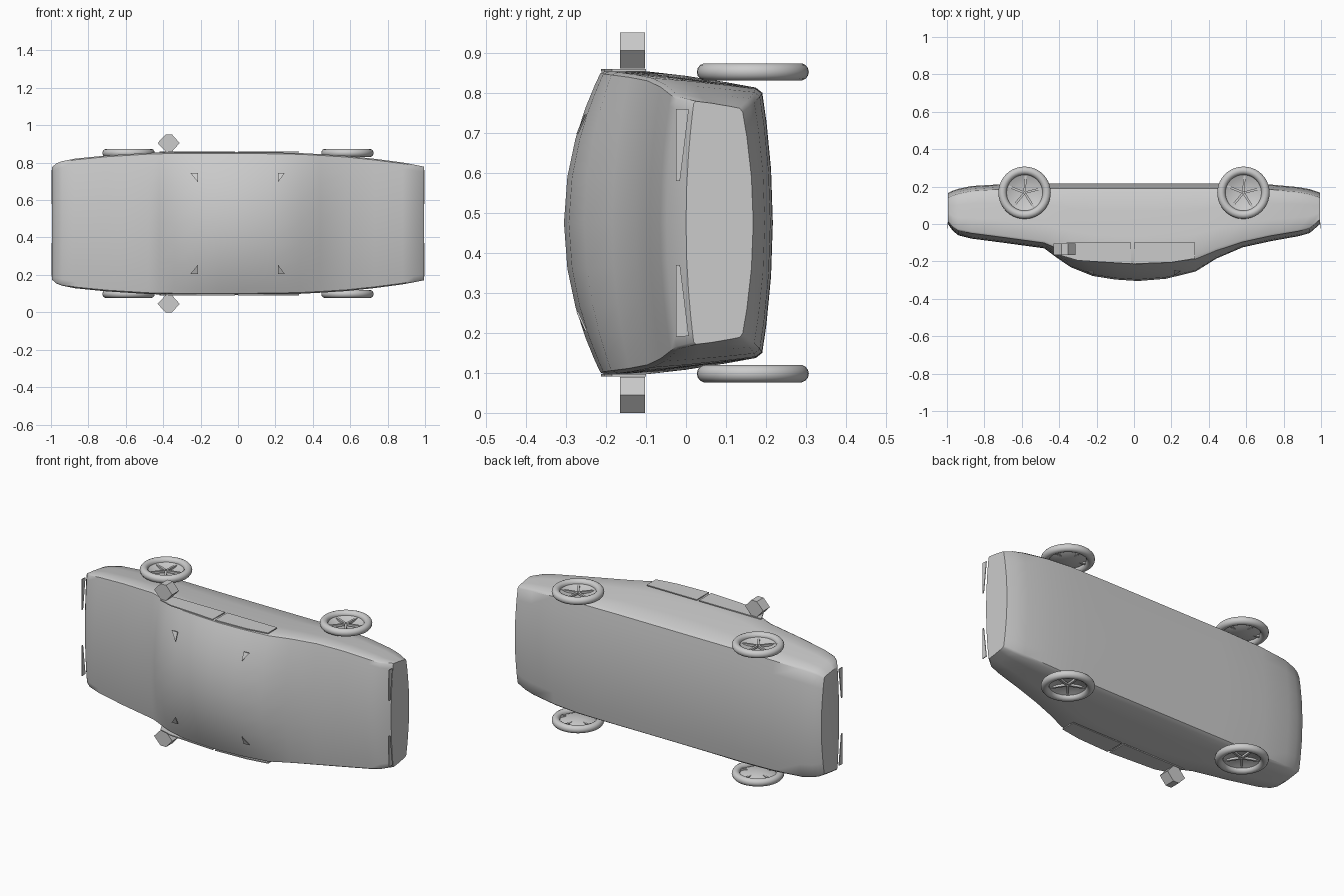
import bpy, bmesh, math
from mathutils import Matrix

if "Cube" in bpy.data.objects:
    bpy.data.objects.remove(bpy.data.objects["Cube"])

ZC = 0.475  # mid plane: the car lies on its side, its roof faces -y

paint = bpy.data.materials.new("light_grey")
paint.diffuse_color = (0.6, 0.6, 0.6, 1)
paint.use_nodes = True
paint.node_tree.nodes["Principled BSDF"].inputs["Base Color"].default_value = paint.diffuse_color


def finish(name, bm, smooth=None):
    bmesh.ops.recalc_face_normals(bm, faces=bm.faces[:])
    mesh = bpy.data.meshes.new(name)
    bm.to_mesh(mesh)
    bm.free()
    mesh.materials.append(paint)
    ob = bpy.data.objects.new(name, mesh)
    bpy.context.collection.objects.link(ob)
    if smooth:
        bpy.ops.object.select_all(action='DESELECT')
        ob.select_set(True)
        bpy.context.view_layer.objects.active = ob
        bpy.ops.object.shade_smooth_by_angle(angle=math.radians(smooth))
    return ob


def prism(bm, points, offset):
    """Extrude a polygon of 3D points by an offset."""
    a = [bm.verts.new(p) for p in points]
    b = [bm.verts.new([c + o for c, o in zip(p, offset)]) for p in points]
    bm.faces.new(a)
    bm.faces.new(b[::-1])
    n = len(a)
    for i in range(n):
        bm.faces.new((a[i], b[i], b[(i + 1) % n], a[(i + 1) % n]))


# Body: x, roof y, crown drop, floor y, half width above, half width below
stations = [
    (-0.995, 0.0, 0.015, 0.165, 0.300, 0.285),
    (-0.97, -0.035, 0.02, 0.178, 0.322, 0.300),
    (-0.94, -0.06, 0.025, 0.188, 0.333, 0.310),
    (-0.87, -0.078, 0.03, 0.203, 0.347, 0.322),
    (-0.70, -0.10, 0.03, 0.213, 0.364, 0.332),
    (-0.48, -0.13, 0.03, 0.217, 0.378, 0.335),
    (-0.42, -0.175, 0.05, 0.217, 0.380, 0.335),
    (-0.34, -0.23, 0.07, 0.217, 0.381, 0.335),
    (-0.22, -0.278, 0.085, 0.217, 0.382, 0.335),
    (-0.10, -0.297, 0.093, 0.217, 0.382, 0.335),
    (0.02, -0.305, 0.095, 0.217, 0.382, 0.335),
    (0.17, -0.293, 0.09, 0.217, 0.380, 0.335),
    (0.33, -0.254, 0.07, 0.217, 0.377, 0.335),
    (0.44, -0.185, 0.045, 0.217, 0.371, 0.334),
    (0.58, -0.125, 0.03, 0.216, 0.362, 0.333),
    (0.73, -0.092, 0.03, 0.211, 0.346, 0.325),
    (0.88, -0.065, 0.028, 0.197, 0.326, 0.310),
    (0.94, -0.048, 0.025, 0.186, 0.315, 0.300),
    (0.995, 0.0, 0.02, 0.168, 0.304, 0.285),
]
crown = (0, 0.3, 0.55, 0.75, 0.9, 0.98)
bm = bmesh.new()
rings = []
for x, top, drop, floor, wide, low in stations:
    edge, sill = top + drop, floor - 0.028
    half = [(s * wide, top + drop * s * s) for s in crown]
    for t in (0.04, 0.35, 0.7, 0.95):
        half.append((wide + (low - wide) * t ** 1.3, edge + (sill - edge) * t))
    half += [(s * low, floor - 0.028 * s * s) for s in (0.97, 0.75, 0.4, 0)]
    loop = half + [(-w, y) for w, y in half[-2:0:-1]]
    rings.append([bm.verts.new((x, y, ZC + w)) for w, y in loop])
n = len(rings[0])
for a, b in zip(rings, rings[1:]):
    for i in range(n):
        bm.faces.new((a[i], a[(i + 1) % n], b[(i + 1) % n], b[i]))
bm.faces.new(rings[0])
bm.faces.new(rings[-1])
finish("body", bm, 40)

front_window = [(-0.42, -0.10), (-0.385, -0.17), (-0.3, -0.195), (-0.015, -0.213), (-0.015, -0.10)]
rear_window = [(0.0, -0.10), (0.0, -0.213), (0.2, -0.205), (0.325, -0.185), (0.325, -0.10)]
mirror_shape = [(-0.43, 0.43), (-0.388, 0.475), (-0.352, 0.475),
                (-0.312, 0.43), (-0.352, 0.385), (-0.388, 0.385)]

for side, tag in ((1, "left"), (-1, "right")):
    # Side windows
    for name, shape in (("front_window", front_window), ("rear_window", rear_window)):
        bm = bmesh.new()
        prism(bm, [(x, y, ZC + side * 0.378) for x, y in shape], (0, 0, side * 0.006))
        finish(f"{name}_{tag}", bm)

    # Door mirrors
    bm = bmesh.new()
    prism(bm, [(x, -0.165, ZC + side * z) for x, z in mirror_shape], (0, 0.062, 0))
    finish(f"mirror_{tag}", bm)

    # Visible corners of the windscreen and rear screen
    for name, x0, x1, y in (("windscreen_corner", -0.255, -0.215, -0.245),
                            ("rear_screen_corner", 0.25, 0.215, -0.245)):
        bm = bmesh.new()
        prism(bm, [(x0, y - 0.002, ZC + side * 0.27), (x1, y - 0.004, ZC + side * 0.27),
                   (x1, y - 0.024, ZC + side * 0.222)], (0, -0.005, 0))
        finish(f"{name}_{tag}", bm)

    # Lamps at both ends
    for end, word in ((-1, "head"), (1, "tail")):
        bm = bmesh.new()
        prism(bm, [(end * 0.996, y, ZC + side * z) for y, z in
                   ((-0.025, 0.285), (0.007, 0.283), (-0.015, 0.105), (-0.025, 0.105))],
              (end * 0.004, 0, 0))
        finish(f"{word}_lamp_{tag}", bm)

    for wx, where in ((-0.585, "front"), (0.585, "rear")):
        place = Matrix.Translation((wx, 0.167, ZC + side * 0.377)) @ Matrix.Diagonal((1, 1, side, 1))
        # Tyre
        bm = bmesh.new()
        R, r, N, M = 0.118, 0.022, 40, 14
        grid = [[bm.verts.new(((R + r * math.cos(v)) * math.cos(u), (R + r * math.cos(v)) * math.sin(u),
                               r * math.sin(v)))
                 for v in (2 * math.pi * j / M for j in range(M))]
                for u in (2 * math.pi * i / N for i in range(N))]
        for i in range(N):
            for j in range(M):
                p, q = grid[i], grid[(i + 1) % N]
                bm.faces.new((p[j], q[j], q[(j + 1) % M], p[(j + 1) % M]))
        bm.transform(place)
        finish(f"tyre_{where}_{tag}", bm, 60)

        # Dished wheel disc
        bm = bmesh.new()
        hub = bm.verts.new((0, 0, -0.02))
        last = None
        for rad, z in ((0.04, -0.017), (0.075, -0.009), (0.1, 0.002)):
            ring = [bm.verts.new((rad * math.cos(2 * math.pi * i / N), rad * math.sin(2 * math.pi * i / N), z))
                    for i in range(N)]
            for i in range(N):
                k = (i + 1) % N
                bm.faces.new((last[i], last[k], ring[k], ring[i]) if last else (hub, ring[i], ring[k]))
            last = ring
        bm.transform(place)
        finish(f"wheel_disc_{where}_{tag}", bm, 60)

        # Five spokes
        bm = bmesh.new()
        for k in range(5):
            spoke = bmesh.ops.create_cube(bm, size=1)["verts"]
            turn = Matrix.Rotation(2 * math.pi * k / 5 + 0.25, 4, 'Z')
            bmesh.ops.transform(bm, verts=spoke, matrix=turn @ Matrix.Translation((0.05, 0, -0.007))
                                @ Matrix.Diagonal((0.09, 0.012, 0.012, 1)))
        bm.transform(place)
        finish(f"spokes_{where}_{tag}", bm)
